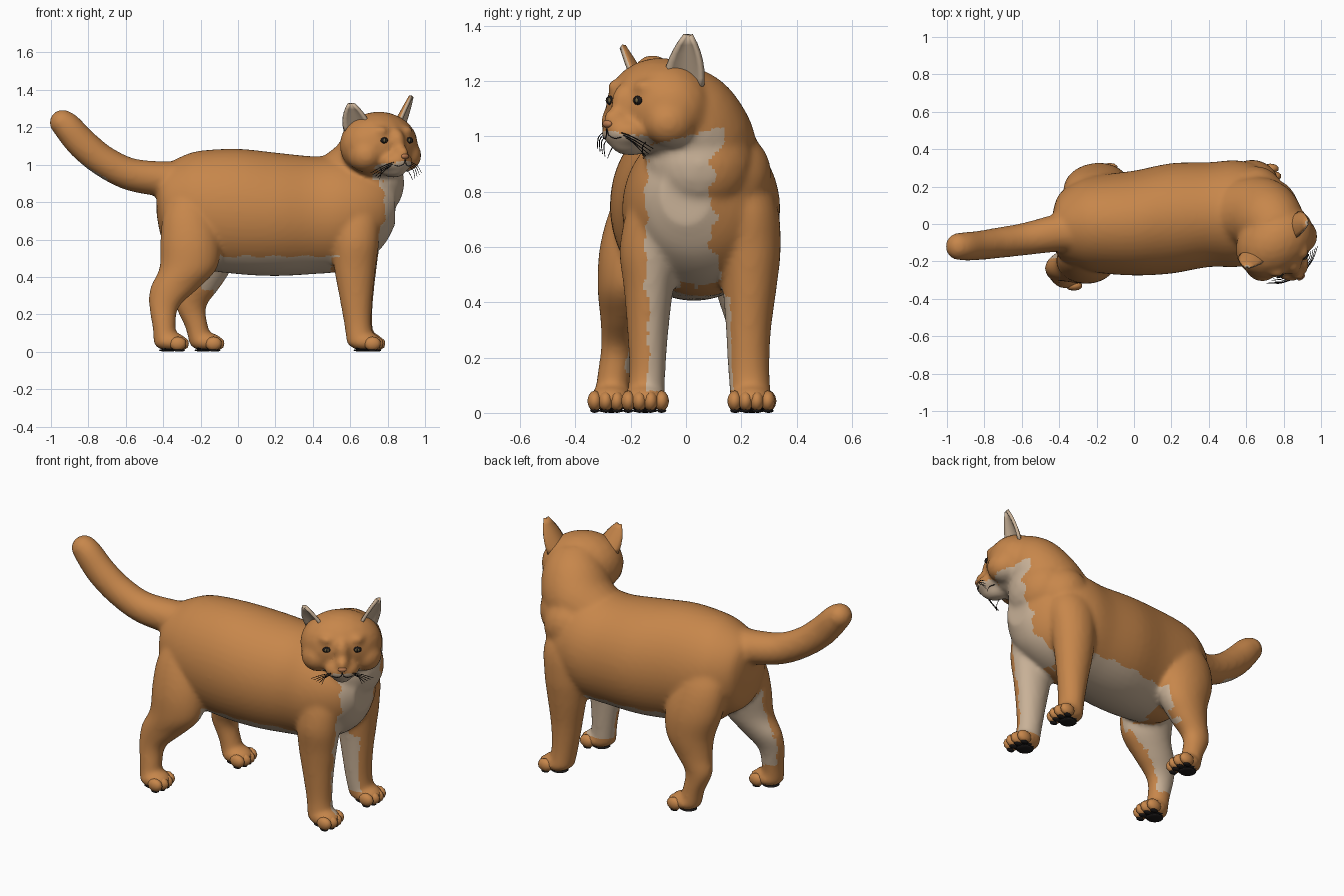
import bpy, bmesh, math
from mathutils import Vector, Matrix
from mathutils.bvhtree import BVHTree

if "Cube" in bpy.data.objects:
    bpy.data.objects.remove(bpy.data.objects["Cube"])


def material(name, rgb):
    m = bpy.data.materials.new(name)
    m.diffuse_color = (*rgb, 1)
    m.use_nodes = True
    m.node_tree.nodes["Principled BSDF"].inputs["Base Color"].default_value = m.diffuse_color
    return m


ORANGE = material("ginger fur", (0.57, 0.24, 0.07))
CREAM = material("cream fur", (0.58, 0.44, 0.31))
BLACK = material("black", (0.012, 0.01, 0.01))
IRIS = material("olive iris", (0.16, 0.12, 0.05))
NOSE = material("nose pink", (0.50, 0.20, 0.08))

X, Y, Z = Vector((1, 0, 0)), Vector((0, 1, 0)), Vector((0, 0, 1))
# Head frame: first axis looks forward, second runs across the face
HEAD = Matrix.Translation((0.753, -0.094, 0)) @ Matrix.Rotation(math.radians(-53.6), 4, 'Z')
FWD, SIDE = HEAD.to_3x3() @ X, HEAD.to_3x3() @ Y


def H(f, l, z):
    return HEAD @ Vector((f, l, z))


def finish(name, bm, *mats):
    bmesh.ops.recalc_face_normals(bm, faces=bm.faces)
    me = bpy.data.meshes.new(name)
    bm.to_mesh(me)
    bm.free()
    for m in mats:
        me.materials.append(m)
    for p in me.polygons:
        p.use_smooth = True
    ob = bpy.data.objects.new(name, me)
    bpy.context.collection.objects.link(ob)
    return ob


def bake(ob):
    """Replace the mesh by its modified version."""
    bpy.context.view_layer.update()
    me = bpy.data.meshes.new_from_object(ob.evaluated_get(bpy.context.evaluated_depsgraph_get()))
    ob.modifiers.clear()
    ob.data = me
    for p in me.polygons:
        p.use_smooth = True
    return me


def ball(bm, c, r, rot=Matrix.Identity(4), sub=3):
    m = Matrix.Translation(c) @ rot @ Matrix.Diagonal((*r, 1))
    bmesh.ops.create_icosphere(bm, subdivisions=sub, radius=1, matrix=m)


HROT = HEAD.to_3x3().to_4x4()


def hball(bm, f, l, z, r, sub=3):
    ball(bm, H(f, l, z), r, HROT, sub)


def spline(pts, n):
    """Smooth the list of rings with a Catmull-Rom curve."""
    out = []
    for i in range(len(pts) - 1):
        q = [pts[max(i - 1, 0)], pts[i], pts[i + 1], pts[min(i + 2, len(pts) - 1)]]
        for k in range(n):
            t = k / n
            out.append([0.5 * (2 * b + (c - a) * t + (2 * a - 5 * b + 4 * c - d) * t * t
                               + (3 * b - a - 3 * c + d) * t ** 3) for a, b, c, d in zip(*q)])
    return out + [list(pts[-1])]


def loft(bm, rings, u=None, v=None, sides=24, n=4):
    """Closed tube through rings (x, y, z, ru, rv)."""
    rings = spline(rings, n)
    loops = []
    for i, r in enumerate(rings):
        c = Vector(r[:3])
        a, b = u, v
        if u is None:
            t = Vector(rings[min(i + 1, len(rings) - 1)][:3]) - Vector(rings[max(i - 1, 0)][:3])
            a = t.cross(Z).normalized()
            b = a.cross(t).normalized()
        angles = [2 * math.pi * k / sides for k in range(sides)]
        loops.append([bm.verts.new(c + a * r[3] * math.cos(w) + b * r[4] * math.sin(w)) for w in angles])
    for p, q in zip(loops, loops[1:]):
        for k in range(sides):
            bm.faces.new((p[k], p[k - 1], q[k - 1], q[k]))
    bm.faces.new(loops[0])
    bm.faces.new(loops[-1][::-1])


# ---- Body, limbs, tail and head, fused into one skin ----
bm = bmesh.new()
torso = [(-0.435, -0.02, 0.83, 0.08, 0.10), (-0.40, -0.01, 0.79, 0.17, 0.20),
         (-0.30, 0, 0.78, 0.23, 0.265), (-0.20, 0, 0.76, 0.26, 0.315),
         (0, 0.005, 0.75, 0.28, 0.335), (0.2, 0.03, 0.735, 0.295, 0.33),
         (0.4, 0.05, 0.73, 0.28, 0.315), (0.55, 0.055, 0.74, 0.285, 0.31),
         (0.68, 0.05, 0.755, 0.255, 0.27), (0.78, 0.025, 0.77, 0.18, 0.20),
         (0.84, 0.0, 0.79, 0.09, 0.11)]
loft(bm, torso, Y, Z, 48)
loft(bm, [(0.50, 0.06, 0.87, 0.17, 0.17), (0.66, 0.055, 0.965, 0.20, 0.19),
          (0.73, 0.01, 1.07, 0.185, 0.18), (0.77, -0.06, 1.15, 0.15, 0.14)])
ball(bm, (0.71, 0.05, 0.90), (0.18, 0.20, 0.19))
ball(bm, (0.65, 0.14, 0.86), (0.16, 0.17, 0.17))

# Legs: (x, y, z, half length, half width) from shoulder or hip to ankle
legs = [
    [(0.62, -0.07, 0.92, 0.05, 0.04), (0.63, -0.105, 0.77, 0.12, 0.095),
     (0.63, -0.13, 0.6, 0.125, 0.11), (0.625, -0.135, 0.45, 0.112, 0.09),
     (0.63, -0.138, 0.3, 0.09, 0.075), (0.64, -0.14, 0.15, 0.073, 0.066), (0.655, -0.148, 0.04, 0.073, 0.07)],
    [(0.62, 0.17, 0.95, 0.05, 0.05), (0.63, 0.205, 0.77, 0.14, 0.12),
     (0.63, 0.228, 0.6, 0.13, 0.115), (0.63, 0.23, 0.45, 0.112, 0.098),
     (0.635, 0.226, 0.3, 0.09, 0.082), (0.645, 0.227, 0.15, 0.073, 0.075), (0.665, 0.236, 0.04, 0.073, 0.075)],
    [(-0.26, -0.13, 0.93, 0.05, 0.04), (-0.265, -0.165, 0.76, 0.13, 0.10),
     (-0.255, -0.19, 0.6, 0.16, 0.122), (-0.265, -0.21, 0.45, 0.155, 0.11),
     (-0.34, -0.225, 0.34, 0.13, 0.085), (-0.395, -0.245, 0.24, 0.08, 0.062),
     (-0.395, -0.262, 0.13, 0.062, 0.06), (-0.385, -0.27, 0.04, 0.065, 0.065)],
    [(-0.24, 0.13, 0.93, 0.05, 0.04), (-0.23, 0.17, 0.76, 0.14, 0.105),
     (-0.20, 0.2, 0.6, 0.17, 0.122), (-0.18, 0.215, 0.45, 0.145, 0.11),
     (-0.21, 0.225, 0.34, 0.11, 0.085), (-0.25, 0.235, 0.24, 0.08, 0.064),
     (-0.22, 0.24, 0.13, 0.062, 0.06), (-0.195, 0.24, 0.04, 0.065, 0.065)]]
for leg in legs:
    loft(bm, leg, X, Y)
    x, y = leg[-1][:2]
    ball(bm, (x + 0.025, y, 0.053), (0.09, 0.078, 0.05))

# Tail
loft(bm, [(-0.33, -0.04, 0.92, 0.11, 0.10), (-0.42, -0.05, 0.925, 0.10, 0.094), (-0.58, -0.08, 0.95, 0.087, 0.087),
          (-0.72, -0.10, 1.02, 0.082, 0.084), (-0.83, -0.115, 1.11, 0.078, 0.084),
          (-0.91, -0.12, 1.20, 0.076, 0.078), (-0.945, -0.12, 1.235, 0.066, 0.068)])
ball(bm, (-0.938, -0.12, 1.225), (0.07, 0.073, 0.07))

# Head, muzzle, chin, bridge of the nose, cheeks and brows
hball(bm, 0, 0, 1.105, (0.18, 0.225, 0.18))
hball(bm, 0.155, 0, 1.015, (0.085, 0.095, 0.058))
hball(bm, 0.13, 0, 0.975, (0.085, 0.06, 0.045))
hball(bm, 0.175, 0, 1.06, (0.075, 0.042, 0.05))
hball(bm, 0.14, 0, 1.12, (0.07, 0.05, 0.08))
for s in (-1, 1):
    hball(bm, 0.05, s * 0.13, 1.05, (0.10, 0.09, 0.09))
    hball(bm, 0.11, s * 0.08, 1.18, (0.06, 0.05, 0.03))

cat = finish("cat_body", bm, ORANGE, CREAM, BLACK)
rem = cat.modifiers.new("fuse", 'REMESH')
rem.mode, rem.voxel_size = 'VOXEL', 0.0125
smo = cat.modifiers.new("soften", 'SMOOTH')
smo.factor, smo.iterations = 0.5, 10
skin = bake(cat)


def is_cream(p, n):
    h = HEAD.inverted() @ p
    wave = 0.014 * math.sin(p.z * 38) + 0.008 * math.sin(p.z * 90 + 1)
    if p.x < -0.7:                                             # under the tail tip
        return n.z < -0.75
    if p.z > 0.93 and h.x > 0.1 and abs(h.y) < 0.11:           # muzzle and chin
        return p.z < 1.025 - 0.25 * abs(h.y)
    if p.x > 0.72 and p.z > 0.9:                               # throat, rising to the cheek
        return (p.z < 1.0 + 0.25 * p.y and -0.2 < p.y < 0.14 - max(0, 0.98 - p.z) * 0.8
                and (n.z < -0.1 or p.x > 0.78))
    if 0.64 < p.x and 0.42 < p.z < 0.93 and n.x > 0.1:         # chest
        return -0.145 + wave * 0.5 < p.y < 0.095 + wave + max(0, 0.6 - p.z) * 0.25
    if p.x > 0.5 and 0.08 < p.z < 0.5:                         # inside of front legs
        return (p.y < 0.05 and n.y > 0.05 + wave * 6) or (p.y > 0.05 and n.y < -0.8)
    if p.x < -0.12 and 0.15 < p.z < 0.7 and p.y < 0:           # inside of near hind leg
        return n.y > (0.4 if p.z > 0.35 else 0.6) + wave * 5
    if p.x < -0.08 and 0.33 < p.z < 0.6 and p.y > 0:           # inside of far hind leg
        return n.y < -0.3 and p.x > -0.2
    edge = 0.51 + 0.006 * math.sin(p.x * 40)
    return -0.13 < p.x < 0.55 and 0.3 < p.z < edge and abs(p.y - 0.02) < 0.235   # belly


for f in skin.polygons:
    sole = f.center.z < 0.02 and f.normal.z < -0.85
    f.material_index = 2 if sole else int(is_cream(f.center, f.normal))

# ---- Toes and dark pads under each paw ----
for name, leg in zip(("front_near", "front_far", "hind_near", "hind_far"), legs):
    x, y = leg[-1][:2]
    spots = [(x + 0.085 - 0.014 * abs(k), y + 0.04 * k) for k in (-1.5, -0.5, 0.5, 1.5)]
    bm = bmesh.new()
    for tx, ty in spots:
        ball(bm, (tx, ty, 0.043), (0.046, 0.027, 0.038), sub=2)
    finish(name + "_toes", bm, ORANGE)
    bm = bmesh.new()
    ball(bm, (x + 0.01, y, 0.008), (0.05, 0.048, 0.008), sub=2)
    for tx, ty in spots:
        ball(bm, (tx, ty, 0.008), (0.024, 0.017, 0.008), sub=2)
    finish(name + "_pads", bm, BLACK)

# ---- Ears: curved shells, cream on the hollow side ----
for name, s, tip_z in (("near_ear", -1, 1.325), ("far_ear", 1, 1.365)):
    base, tip = H(0.0, s * 0.138, 1.18), H(0.025, s * 0.203, tip_z)
    facing = (FWD * 0.75 + SIDE * s * 0.66).normalized()
    across = facing.cross(Z)
    bm = bmesh.new()
    rows = []
    for i in range(7):
        t = i / 6
        w = 0.060 * (1 - t ** 2.2) + 0.012
        rows.append([bm.verts.new(base.lerp(tip, t) + across * w * u / 4
                                  - facing * 0.045 * (1 - u * u / 16) * (1 - 0.8 * t)) for u in range(-4, 5)])
    for a, b in zip(rows, rows[1:]):
        for k in range(8):
            bm.faces.new((a[k], a[k + 1], b[k + 1], b[k]))
    ear = finish(name, bm, ORANGE, CREAM)
    sol = ear.modifiers.new("thickness", 'SOLIDIFY')
    sol.thickness, sol.offset = 0.018, 0
    for f in bake(ear).polygons:
        f.material_index = int(f.normal.dot(facing) > 0.3)

# ---- Face details, set on the skin by ray casting ----
tree = BVHTree.FromPolygons([v.co for v in skin.vertices], [p.vertices[:] for p in skin.polygons])


def depth(l, z):
    hit = tree.ray_cast(H(0.6, l, z), -FWD)[0]
    return (HEAD.inverted() @ hit).x if hit else 0.18


for name, s in (("near_eye", -1), ("far_eye", 1)):
    l, z = s * 0.083, 1.13
    d = depth(l, z)
    for part, off, r, mat in (("", 0, (0.010, 0.025, 0.017), BLACK), ("_iris", 0.006, (0.007, 0.014, 0.011), IRIS),
                              ("_pupil", 0.010, (0.004, 0.006, 0.010), BLACK)):
        bm = bmesh.new()
        hball(bm, d + off, l, z, r, 2)
        finish(name + part, bm, mat)

bm = bmesh.new()
hball(bm, depth(0, 1.045) - 0.004, 0, 1.045, (0.013, 0.024, 0.014))
finish("nose", bm, NOSE)

bm = bmesh.new()
for s in (-1, 1):
    loft(bm, [(*H(depth(s * l, z) + 0.001, s * l, z), 0.002, 0.002)
              for l, z in ((0.002, 1.028), (0.006, 1.005), (0.03, 0.992), (0.055, 0.997))], sides=6, n=2)
finish("mouth_line", bm, BLACK)

bm = bmesh.new()
for s in (-1, 1):
    for k in range(5):
        l, z = 0.05 + 0.006 * k, 1.015 - 0.009 * k
        f = depth(s * l, z)
        end = 0.17 - 0.015 * k
        loft(bm, [(*H(f - 0.005, s * l, z), 0.002, 0.002),
                  (*H((f + 0.17) / 2, s * (l + end) / 2, z - 0.02), 0.002, 0.002),
                  (*H(0.155, s * end, z - 0.06), 0.0012, 0.0012)], sides=4, n=3)
finish("whiskers", bm, BLACK)
